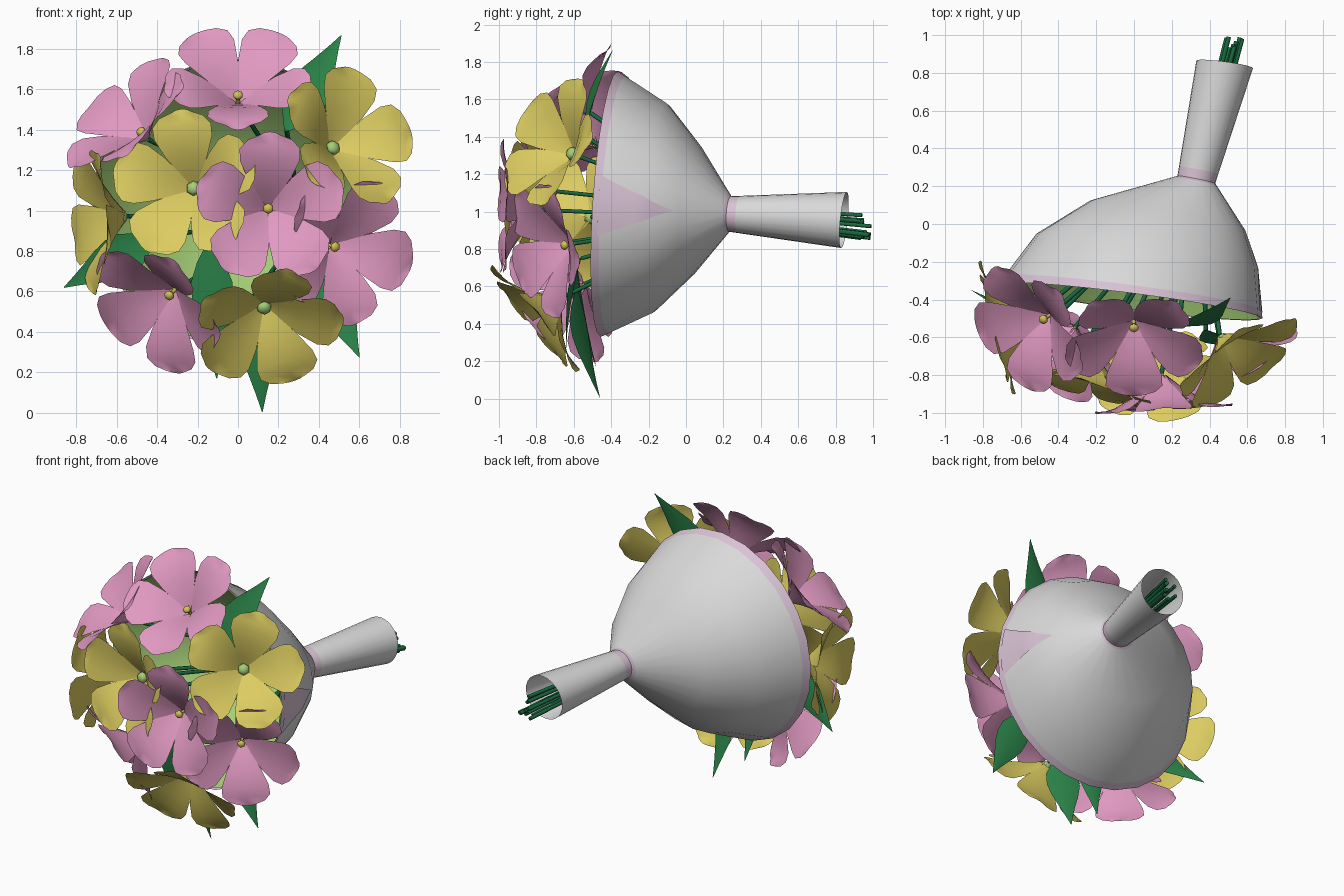
import bpy, math, random
from mathutils import Vector as V, Matrix

if "Cube" in bpy.data.objects:
    bpy.data.objects.remove(bpy.data.objects["Cube"])

random.seed(4)

def mat(name, r, g, b):
    m = bpy.data.materials.new(name)
    m.diffuse_color = (r, g, b, 1)
    m.use_nodes = True
    m.node_tree.nodes["Principled BSDF"].inputs["Base Color"].default_value = m.diffuse_color
    return m

PAPER = mat("paper grey", .70, .70, .70)
TRIM = mat("pale pink trim", .69, .54, .66)
LINER = mat("light green liner", .39, .64, .19)
PINK = mat("pink petal", .75, .32, .54)
YELLOW = mat("yellow petal", .72, .61, .12)
LEAF = mat("leaf green", .025, .24, .07)
STEM = mat("stem green", .01, .14, .05)
GOLD = mat("gold pistil", .65, .54, .08)
BUD = mat("green centre", .37, .62, .19)

def make(name, verts, faces, mats, idx=None):
    me = bpy.data.meshes.new(name)
    me.from_pydata([tuple(v) for v in verts], [], faces)
    for m in mats:
        me.materials.append(m)
    for i, p in enumerate(me.polygons):
        p.use_smooth = True
        p.material_index = idx[i] if idx else 0
    me.set_sharp_from_angle(angle=math.radians(40))
    ob = bpy.data.objects.new(name, me)
    bpy.context.collection.objects.link(ob)
    return ob

def grid_faces(rows, cols, start=0, wrap=False):
    n = cols if wrap else cols - 1
    return [(start + r * cols + c, start + r * cols + (c + 1) % cols,
             start + (r + 1) * cols + (c + 1) % cols, start + (r + 1) * cols + c)
            for r in range(rows - 1) for c in range(n)]

# --- wrapping paper: tilted rings given as centre, side axis, up axis
RINGS = [(V((-.02, -.41, 1.04)), V((.70, -.09, 0)), V((0, .045, .71))),
         (V((.07, -.14, 1.02)), V((.585, -.09, 0)), V((0, .035, .56))),
         (V((.18, .045, 1.005)), V((.41, -.08, 0)), V((0, .02, .35))),
         (V((.33, .235, .987)), V((.10, -.02, 0)), V((0, .005, .095))),
         (V((.48, .845, .955)), V((.15, -.02, 0)), V((0, .015, .15)))]

def ring_point(t, a, grow=1.0):
    i = min(int(t), len(RINGS) - 2)
    c, u, v = (p.lerp(q, t - i) for p, q in zip(RINGS[i], RINGS[i + 1]))
    return c + (u * math.cos(a) + v * math.sin(a)) * grow

SEG = 24
def shell(name, ts, mats, bands=(), grow=1.0):
    verts = [ring_point(t, 2 * math.pi * k / SEG, grow) for t in ts for k in range(SEG)]
    idx = [1 if r in bands else 0 for r in range(len(ts) - 1) for _ in range(SEG)]
    return make(name, verts, grid_faces(len(ts), SEG, wrap=True), mats, idx)

shell("paper_wrap", [0, .16, 1, 2, 2.95, 3, 3.08, 4], [PAPER, TRIM], (0, 4, 5))
shell("wrap_liner", [0.005, 1, 2, 2.97], [LINER], grow=.985)

# pale triangle on the side of the wrap
tv, TRI = [], [.12, .35, .6, .8, 1, 1.25, 1.5, 1.85]
for t in TRI:
    f = (t - .12) / 1.73
    for s in range(-2, 3):
        tv.append(ring_point(t, -.01 + .24 * (1 - f) * s / 2, 1.004))
make("wrap_triangle", tv, grid_faces(len(TRI), 5), [TRIM])

# --- flowers: colour, pistil position, normal, roll angle of first petal
FLOWERS = [
    ("yellow", (-.22, -.715, 1.11), (-.25, -.95, .1), 95),
    ("yellow", (.47, -.61, 1.31), (.52, -.74, .36), 75),
    ("yellow", (.13, -.69, .52), (.1, -.75, -.62), 80),
    ("yellow", (-.575, -.51, .97), (-.97, -.25, -.05), -90),
    ("pink", (0, -.55, 1.57), (0, -.68, .72), -90),
    ("pink", (-.48, -.505, 1.39), (-.62, -.42, .66), 100),
    ("pink", (.15, -.85, 1.01), (.06, -1, .0), 90),
    ("pink", (.48, -.65, .82), (.47, -.86, -.15), 62),
    ("pink", (-.34, -.58, .58), (-.52, -.62, -.52), -95),
]
HALF_W = [.02, .055, .108, .148, .150, .112, .06]
LEN_T = [.03, .2, .42, .66, .82, .94, 1]

def knob(name, loc, n, r, m):
    bpy.ops.mesh.primitive_uv_sphere_add(segments=6, ring_count=4, radius=r, location=loc,
                                         rotation=n.to_track_quat('Z', 'Y').to_euler())
    ob = bpy.context.object
    ob.name = name
    ob.scale.z = .75
    ob.data.materials.append(m)
    bpy.ops.object.shade_smooth()

def tube(name, pts, r, m):
    cu = bpy.data.curves.new(name, 'CURVE')
    cu.dimensions = '3D'
    cu.bevel_depth = r
    cu.bevel_resolution = 1
    cu.use_fill_caps = True
    sp = cu.splines.new('POLY')
    sp.points.add(len(pts) - 1)
    for p, co in zip(sp.points, pts):
        p.co = (*co, 1)
    cu.materials.append(m)
    ob = bpy.data.objects.new(name, cu)
    bpy.context.collection.objects.link(ob)

def stem(name, start):
    # from the bloom through the neck and out of the tube end
    a, r = random.uniform(0, 6.28), random.uniform(.02, .06)
    off = V((math.cos(a), 0, math.sin(a))) * r
    neck = RINGS[3][0] + off * .9
    end = V((.525, random.uniform(.92, .995), .915)) + V((off.x, 0, off.z * 1.6))
    tube(name, [start, neck, end], .012, STEM)

def flower(name, colour, centre, normal, roll):
    centre, n = V(centre), V(normal).normalized()
    up = (V((0, 0, 1)) - n * n.z).normalized()
    right = up.cross(n)
    base = centre - n * (.06 if colour == "pink" else .03)
    size = .38
    verts, faces = [], []
    for k in range(5):
        a = math.radians(roll + 72 * k)
        d = right * math.cos(a) + up * math.sin(a)
        w = up * math.cos(a) - right * math.sin(a)
        start = len(verts)
        for t, hw in zip(LEN_T, HALF_W):
            for s in (-1, -.5, 0, .5, 1):
                h = .185 * math.sin(1.75 * t) + .012 * s * s * t
                ln = t * size - .02 * s * s * t
                verts.append(base + d * ln + w * hw * s + n * h)
        faces += grid_faces(len(LEN_T), 5, start)
    make(name + "_petals", verts, faces, [PINK if colour == "pink" else YELLOW])
    if colour == "pink":
        tube(name + "_pistil", [base, centre], .009, GOLD)
        knob(name + "_pistil_tip", centre, n, .027, GOLD)
    else:
        knob(name + "_centre", centre, n, .038, BUD)
    stem(name + "_stem", base)

for i, f in enumerate(FLOWERS):
    flower(f"{f[0]}_flower_{i + 1}", *f)

# --- leaves: base, tip, twist; arched towards the front
LEAVES = [((.24, -.54, 1.40), (.51, -.39, 1.865), 0),
          ((-.42, -.50, .86), (-.86, -.35, .62), 0),
          ((.38, -.56, .75), (.60, -.64, .275), 0),
          ((.08, -.58, .58), (.12, -.46, .005), 25),
          ((-.14, -.60, .84), (-.105, -.48, .17), 15)]
LEAF_W = [.015, .07, .105, .105, .085, .055, .027, .002]
for i, (b, e, twist) in enumerate(LEAVES):
    b, e = V(b), V(e)
    mid = (b + e) / 2 + V((0, -.03, 0))
    side = (e - b).cross(V((0, 1, 0))).normalized()
    side = Matrix.Rotation(math.radians(twist), 3, (e - b).normalized()) @ side
    verts = []
    for j, hw in enumerate(LEAF_W):
        t = j / (len(LEAF_W) - 1)
        p = b.lerp(mid, t).lerp(mid.lerp(e, t), t)
        verts += [p + side * hw * s + V((0, -.2 * hw * abs(s), 0)) for s in (-1, 0, 1)]
    make(f"leaf_{i + 1}", verts, grid_faces(len(LEAF_W), 3), [LEAF])
    stem(f"leaf_stem_{i + 1}", b)
